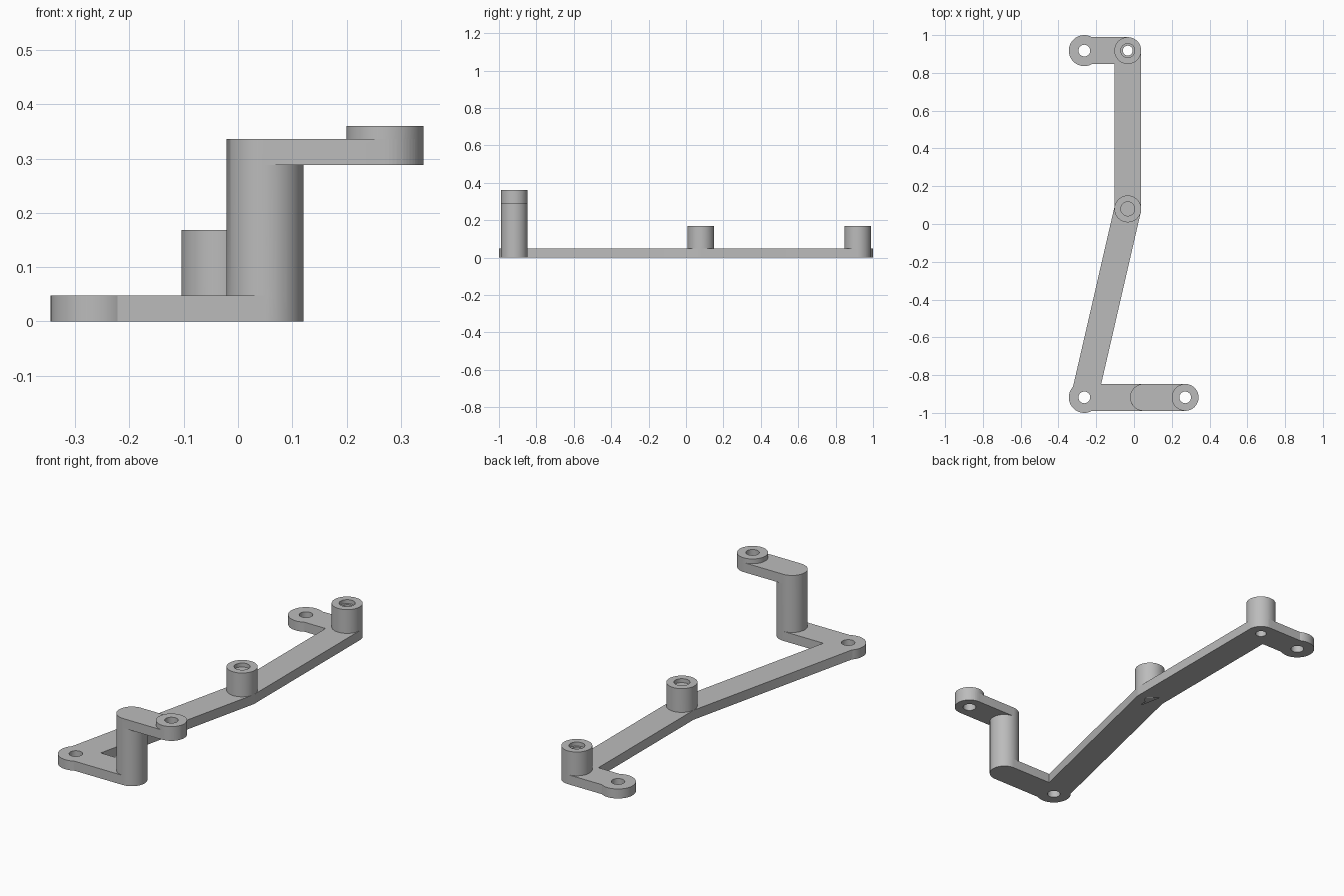
import bpy, bmesh, math
from mathutils import Vector

if "Cube" in bpy.data.objects:
    bpy.data.objects.remove(bpy.data.objects["Cube"], do_unlink=True)

# Key points in plan
REAR_PAD = Vector((-0.263, 0.918))
REAR_BOSS = Vector((-0.033, 0.918))
MID_BOSS = Vector((-0.033, 0.08))
FRONT_PAD = Vector((-0.263, -0.918))
POST = Vector((0.05, -0.918))
UPPER_PAD = Vector((0.271, -0.918))

R = 0.071            # arm half width, post and boss radius
PLATE = 0.048        # plate thickness
BOSS_TOP = 0.168
ARM_LOW, ARM_TOP, PAD_TOP = 0.288, 0.336, 0.36

grey = bpy.data.materials.new("plain grey")
grey.use_nodes = True
grey.diffuse_color = (0.5, 0.5, 0.5, 1)
grey.node_tree.nodes["Principled BSDF"].inputs["Base Color"].default_value = (0.5, 0.5, 0.5, 1)


def add_object(name, bm):
    bmesh.ops.recalc_face_normals(bm, faces=bm.faces)
    mesh = bpy.data.meshes.new(name)
    bm.to_mesh(mesh)
    bm.free()
    mesh.materials.append(grey)
    obj = bpy.data.objects.new(name, mesh)
    bpy.context.collection.objects.link(obj)
    return obj


def bar(name, a, b, low, high, r=R, steps=32):
    """Upright slab with rounded ends at a and b."""
    bm = bmesh.new()
    d = b - a
    start = math.atan2(d.y, d.x) + math.pi / 2
    ring = []
    for centre, offset in ((a, 0), (b, math.pi)):
        for i in range(steps + 1):
            t = start + offset + math.pi * i / steps
            ring.append(bm.verts.new((centre.x + r * math.cos(t), centre.y + r * math.sin(t), low)))
    face = bm.faces.new(ring)
    top = bmesh.ops.extrude_face_region(bm, geom=[face])["geom"]
    bmesh.ops.translate(bm, vec=(0, 0, high - low), verts=[v for v in top if isinstance(v, bmesh.types.BMVert)])
    return add_object(name, bm)


def disc(name, c, low, high, r, r_top=None):
    bm = bmesh.new()
    bmesh.ops.create_cone(bm, cap_ends=True, segments=64, radius1=r,
                          radius2=r if r_top is None else r_top, depth=high - low)
    bmesh.ops.translate(bm, vec=(c.x, c.y, (low + high) / 2), verts=bm.verts)
    return add_object(name, bm)


def combine(target, tool, operation):
    mod = target.modifiers.new(operation.lower(), "BOOLEAN")
    mod.operation, mod.solver, mod.object = operation, "EXACT", tool
    bpy.context.view_layer.objects.active = target
    bpy.ops.object.modifier_apply(modifier=mod.name)
    bpy.data.objects.remove(tool, do_unlink=True)


# Flat arms, pads, post and bosses fused into one bracket
bracket = bar("bracket", REAR_BOSS, MID_BOSS, 0, PLATE)
solids = [
    bar("long_front_arm", MID_BOSS, FRONT_PAD, 0, PLATE),
    bar("rear_arm", REAR_BOSS, REAR_PAD, 0, PLATE),
    bar("front_arm", FRONT_PAD, POST, 0, PLATE),
    disc("rear_pad", REAR_PAD, 0, PLATE, 0.082),
    disc("front_pad", FRONT_PAD, 0, PLATE, 0.082),
    disc("post", POST, 0, ARM_TOP, R),
    bar("upper_arm", POST, UPPER_PAD, ARM_LOW, ARM_TOP),
    disc("upper_pad", UPPER_PAD, ARM_LOW, PAD_TOP, R),
    disc("rear_boss", REAR_BOSS, 0, BOSS_TOP, R),
    disc("middle_boss", MID_BOSS, 0, BOSS_TOP, R),
]
for part in solids:
    combine(bracket, part, "UNION")

# Screw holes; the bosses have a stepped mouth
for c in (REAR_PAD, FRONT_PAD, UPPER_PAD):
    combine(bracket, disc("hole", c, -0.1, 0.5, 0.031), "DIFFERENCE")
for c in (REAR_BOSS, MID_BOSS):
    combine(bracket, disc("hole", c, -0.1, 0.5, 0.026), "DIFFERENCE")
    combine(bracket, disc("mouth", c, BOSS_TOP - 0.02, BOSS_TOP + 0.05, 0.037), "DIFFERENCE")

bpy.ops.object.select_all(action="DESELECT")
bracket.select_set(True)
bpy.context.view_layer.objects.active = bracket
bpy.ops.object.shade_smooth_by_angle(angle=math.radians(30))
